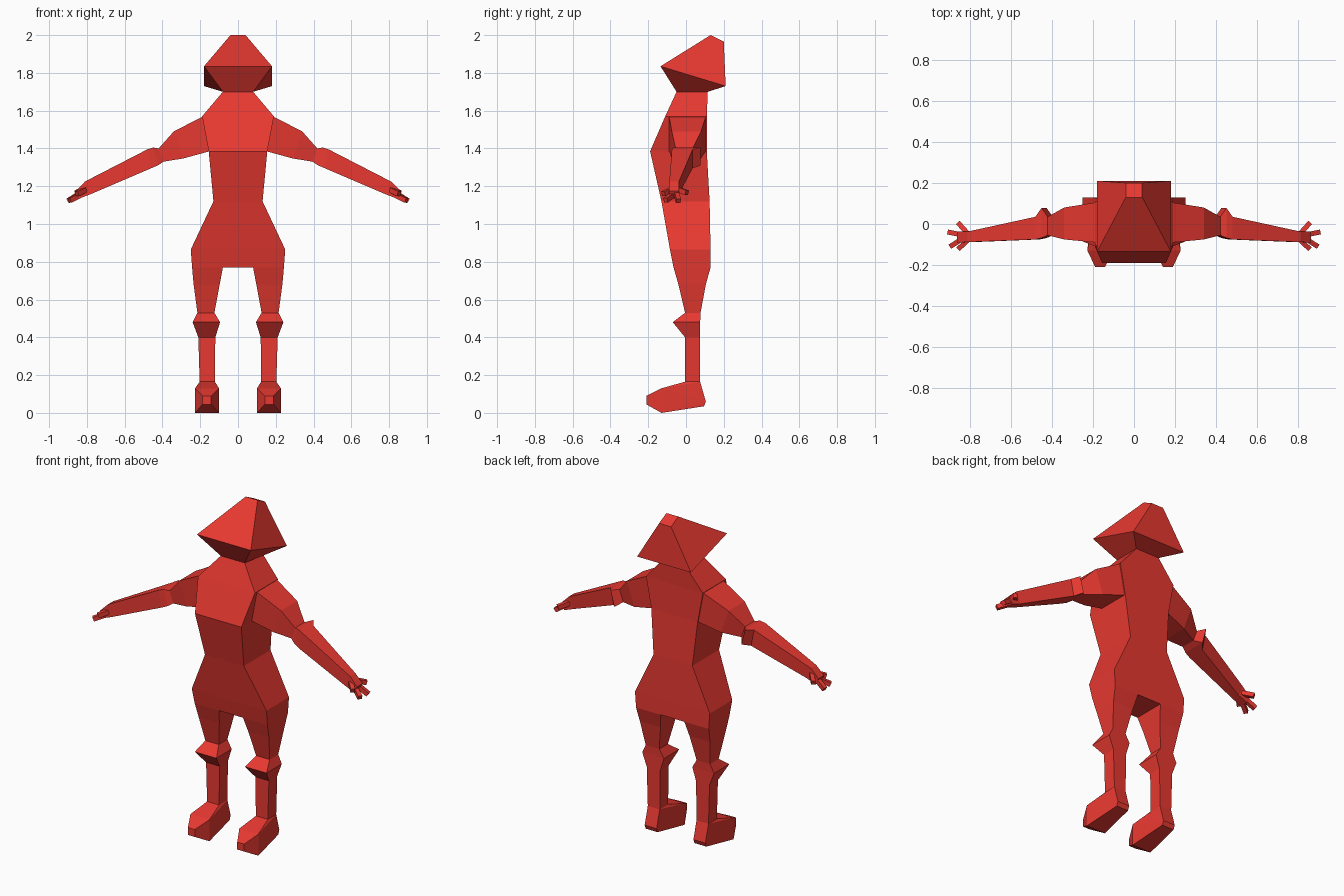
import bpy, bmesh
from mathutils import Vector

if "Cube" in bpy.data.objects:
    bpy.data.objects.remove(bpy.data.objects["Cube"])

red = bpy.data.materials.new("red")
red.diffuse_color = (0.8, 0.04, 0.03, 1)
red.use_nodes = True
red.node_tree.nodes["Principled BSDF"].inputs["Base Color"].default_value = red.diffuse_color


def finish(name, bm, mirror=False):
    bmesh.ops.recalc_face_normals(bm, faces=bm.faces)
    me = bpy.data.meshes.new(name)
    bm.to_mesh(me)
    bm.free()
    me.materials.append(red)
    ob = bpy.data.objects.new(name, me)
    bpy.context.collection.objects.link(ob)
    if mirror:
        ob.modifiers.new("mirror", 'MIRROR')
    return ob


def loft(bm, rings, start=True, end=True):
    """Skin a list of four-point rings."""
    vs = [[bm.verts.new(p) for p in r] for r in rings]
    for a, b in zip(vs, vs[1:]):
        for i in range(4):
            j = (i + 1) % 4
            bm.faces.new((a[i], a[j], b[j], b[i]))
    if start:
        bm.faces.new(vs[0])
    if end:
        bm.faces.new(vs[-1])


def level(z, x0, x1, y0, y1, zb=None):
    """Rectangular ring; zb is the height of the back edge."""
    zb = z if zb is None else zb
    return [(x0, y0, z), (x1, y0, z), (x1, y1, zb), (x0, y1, zb)]


def limb(xt, zt, xb, zb, y0, y1):
    """Arm ring from a top edge and a bottom edge."""
    return [(xt, y0, zt), (xt, y1, zt), (xb, y1, zb), (xb, y0, zb)]


# Head with sloping brim
bm = bmesh.new()
loft(bm, [level(1.70, -0.08, 0.08, -0.05, 0.115),
          level(1.835, -0.18, 0.18, -0.135, 0.21, 1.73),
          level(2.0, -0.04, 0.04, 0.13, 0.2, 1.965)], start=False)
finish("head", bm)

# Torso: neck, shoulders, chest, waist, hips
bm = bmesh.new()
loft(bm, [level(z, -w, w, y0, y1) for z, w, y0, y1 in (
    (1.70, 0.08, -0.05, 0.115), (1.57, 0.19, -0.11, 0.11),
    (1.385, 0.155, -0.19, 0.11), (1.12, 0.13, -0.13, 0.125),
    (0.865, 0.25, -0.085, 0.13), (0.77, 0.243, -0.066, 0.13))], start=False)
finish("torso", bm)

# Legs with pointed knees
bm = bmesh.new()
loft(bm, [level(*r) for r in (
    (0.77, 0.08, 0.243, -0.066, 0.13), (0.68, 0.097, 0.235, -0.04, 0.105),
    (0.53, 0.125, 0.215, -0.005, 0.077), (0.48, 0.095, 0.24, -0.07, 0.075),
    (0.40, 0.12, 0.21, -0.005, 0.075), (0.165, 0.123, 0.203, -0.005, 0.075))],
    start=False, end=False)
finish("leg", bm, True)

# Feet: hull of ankle, heel, ball and toe tip
bm = bmesh.new()
for x0, x1, pts in ((0.123, 0.203, ((-0.005, 0.165), (0.075, 0.165), (0.105, 0.06), (0.095, 0.035))),
                    (0.10, 0.227, ((-0.13, 0.13), (-0.13, 0.0))),
                    (0.142, 0.188, ((-0.21, 0.09), (-0.21, 0.045)))):
    for y, z in pts:
        bm.verts.new((x0, y, z))
        bm.verts.new((x1, y, z))
bmesh.ops.convex_hull(bm, input=bm.verts[:])
finish("foot", bm, True)

# Arms with elbow bump and palm
bm = bmesh.new()
loft(bm, [limb(*r) for r in (
    (0.185, 1.57, 0.15, 1.385, -0.09, 0.105), (0.34, 1.49, 0.29, 1.347, -0.075, 0.08),
    (0.42, 1.40, 0.395, 1.33, -0.055, 0.035), (0.45, 1.405, 0.425, 1.31, -0.068, 0.078),
    (0.48, 1.395, 0.46, 1.295, -0.075, 0.035), (0.81, 1.225, 0.78, 1.158, -0.088, -0.037),
    (0.86, 1.175, 0.84, 1.135, -0.09, -0.037))], start=False)
finish("arm", bm, True)

# Four splayed fingers
bm = bmesh.new()
for a, b in (((0.81, -0.045, 1.185), (0.855, 0.005, 1.165)),
             ((0.85, -0.05, 1.155), (0.90, -0.04, 1.122)),
             ((0.84, -0.075, 1.15), (0.892, -0.108, 1.125)),
             ((0.81, -0.08, 1.18), (0.853, -0.12, 1.16))):
    a, b = Vector(a), Vector(b)
    d = (b - a).normalized()
    s = d.cross(Vector((0, 0, 1))).normalized() * 0.012
    u = s.cross(d).normalized() * 0.013
    loft(bm, [[p + s + u, p - s + u, p - s - u, p + s - u] for p in (a, b)])
finish("fingers", bm, True)
